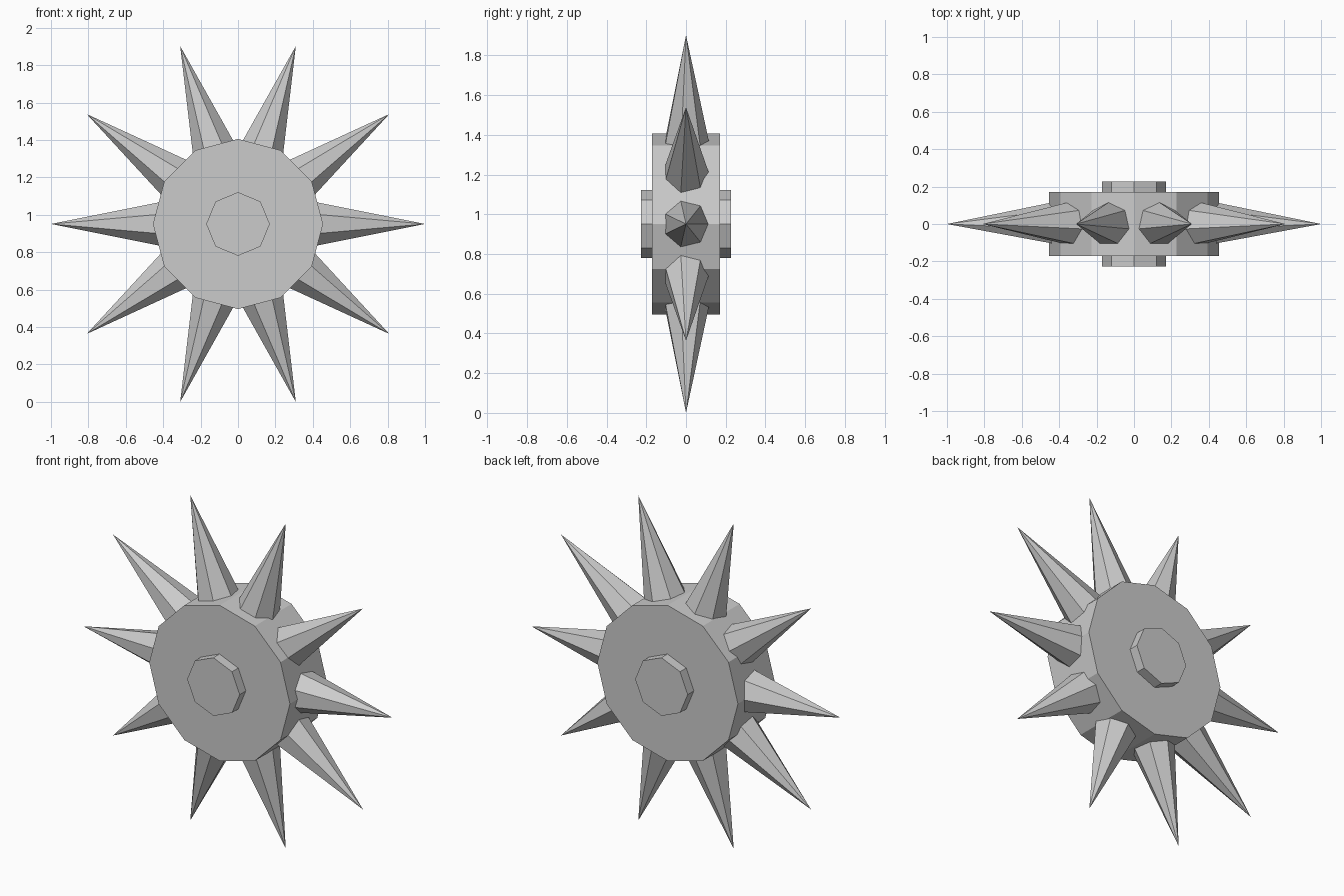
import bpy, bmesh
from math import sin, cos, pi
from mathutils import Vector

if "Cube" in bpy.data.objects:
    bpy.data.objects.remove(bpy.data.objects["Cube"])

CENTRE = Vector((0, 0, sin(2 * pi / 5)))   # lowest spike tips touch the ground
Y = Vector((0, 1, 0))


def finish(name, bm):
    bmesh.ops.recalc_face_normals(bm, faces=bm.faces)
    mesh = bpy.data.meshes.new(name)
    bm.to_mesh(mesh)
    bm.free()
    obj = bpy.data.objects.new(name, mesh)
    bpy.context.collection.objects.link(obj)
    return obj


def ring(bm, centre, u, v, radius, sides):
    """Regular polygon of vertices, first corner along u."""
    return [bm.verts.new(centre + radius * (u * cos(2 * pi * i / sides) + v * sin(2 * pi * i / sides)))
            for i in range(sides)]


def disc(name, radius, half_width, sides):
    """Flat-sided wheel with its axis along y."""
    bm = bmesh.new()
    base = ring(bm, CENTRE - Y * half_width, Vector((1, 0, 0)), Vector((0, 0, 1)), radius, sides)
    face = bm.faces.new(base)
    top = bmesh.ops.extrude_face_region(bm, geom=[face], use_keep_orig=True)["geom"]
    bmesh.ops.translate(bm, vec=Y * 2 * half_width,
                        verts=[g for g in top if isinstance(g, bmesh.types.BMVert)])
    return finish(name, bm)


def spike(name, angle, inner=0.40, tip=1.0, radius=0.123, sides=7):
    """Seven-sided cone pointing outwards, one corner towards +y."""
    out = Vector((cos(angle), 0, sin(angle)))
    side = out.cross(Y)
    bm = bmesh.new()
    base = ring(bm, CENTRE + out * inner, Y, side, radius, sides)
    apex = bm.verts.new(CENTRE + out * tip)
    bm.faces.new(base)
    for a, b in zip(base, base[1:] + base[:1]):
        bm.faces.new((a, b, apex))
    return finish(name, bm)


# Wheel body and axle through it
disc("wheel_hub", 0.455, 0.17, 12)
disc("axle", 0.17, 0.227, 8)

# Ring of spikes
for i in range(10):
    spike(f"spike_{i + 1}", 2 * pi * i / 10)
